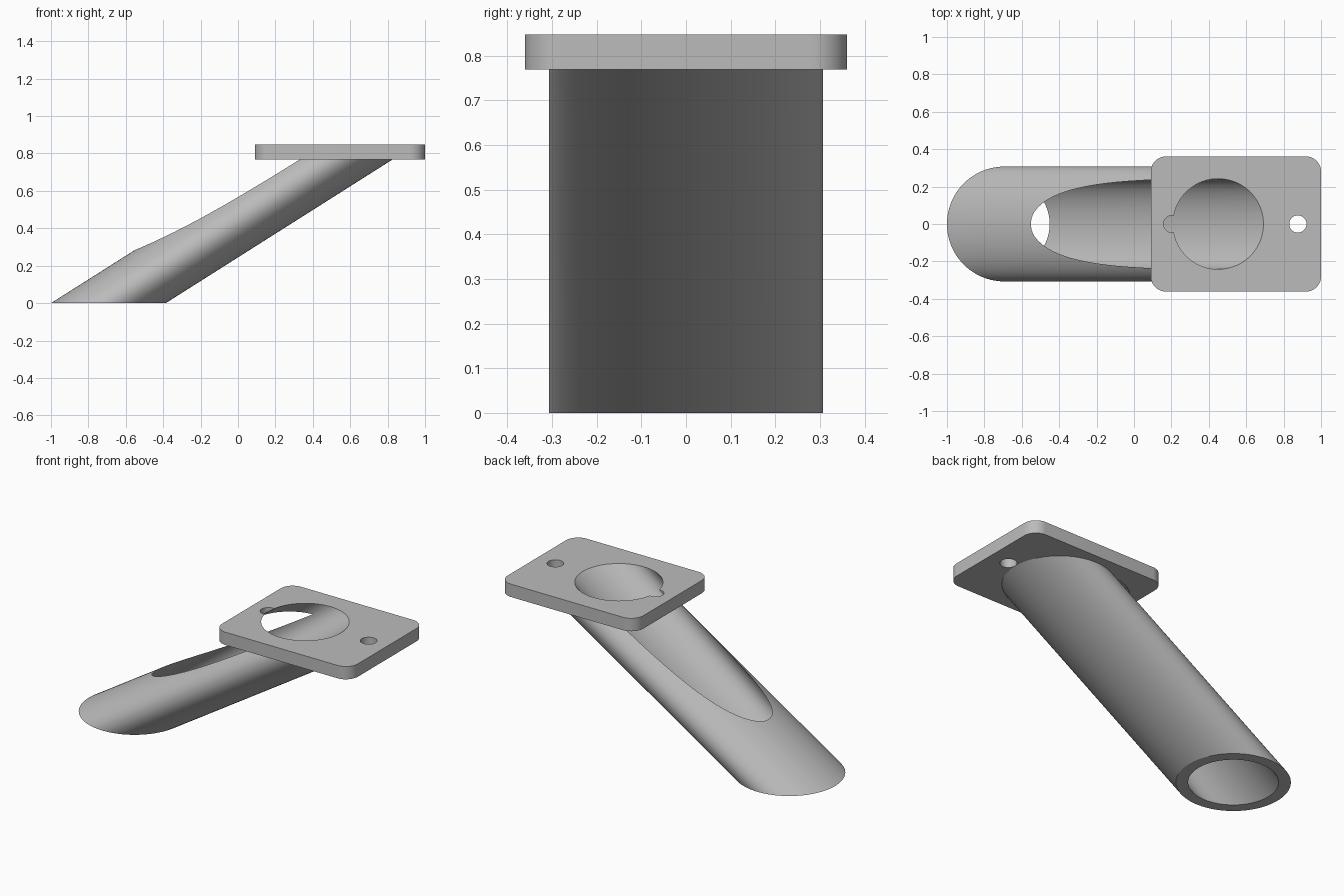
import bpy, bmesh
from math import cos, sin, pi

cube = bpy.data.objects.get("Cube")
if cube:
    bpy.data.objects.remove(cube, do_unlink=True)

grey = bpy.data.materials.new("light_grey")
grey.use_nodes = True
colour = (0.5, 0.5, 0.5, 1)
grey.diffuse_color = colour
grey.node_tree.nodes["Principled BSDF"].inputs["Base Color"].default_value = colour

PLATE_LOW, PLATE_TOP = 0.769, 0.847
FOOT_X = -0.693


def circle(r, sides, cx=0.0):
    return [(cx + r * cos(2 * pi * i / sides), r * sin(2 * pi * i / sides))
            for i in range(sides)]


def prism(name, outline, z0, z1, lean=0.0):
    """Extrude a flat outline from z0 to z1; it slides along x by lean per unit of z."""
    bm = bmesh.new()
    low, high = [[bm.verts.new((x + lean * z, y, z)) for x, y in outline] for z in (z0, z1)]
    bm.faces.new(low[::-1])
    bm.faces.new(high)
    n = len(outline)
    for i in range(n):
        j = (i + 1) % n
        bm.faces.new((low[i], low[j], high[j], high[i]))
    mesh = bpy.data.meshes.new(name)
    bm.to_mesh(mesh)
    bm.free()
    mesh.materials.append(grey)
    obj = bpy.data.objects.new(name, mesh)
    bpy.context.collection.objects.link(obj)
    return obj


def rounded_rect(x0, x1, half_y, r, steps=10):
    pts = []
    corners = [(x1 - r, half_y - r), (x0 + r, half_y - r),
               (x0 + r, r - half_y), (x1 - r, r - half_y)]
    for k, (cx, cy) in enumerate(corners):
        for s in range(steps + 1):
            a = (k + s / steps) * pi / 2
            pts.append((cx + r * cos(a), cy + r * sin(a)))
    return pts


def combine(target, other, operation):
    other.hide_render = True
    mod = target.modifiers.new(operation, "BOOLEAN")
    mod.operation, mod.object, mod.solver = operation, other, "EXACT"
    bpy.context.view_layer.objects.active = target
    bpy.ops.object.modifier_apply(modifier=mod.name)
    bpy.data.objects.remove(other, do_unlink=True)


# Leaning tube joined to the mounting plate
holder = prism("tube_with_mounting_plate", circle(0.307, 96, FOOT_X), 0, 0.81, lean=1.579)
plate = prism("plate", rounded_rect(0.09, 1.0, 0.361, 0.08), PLATE_LOW, PLATE_TOP)
combine(holder, plate, "UNION")

# Steeper bore that breaks out through the upper side of the tube
bore = prism("bore_cutter", circle(0.242, 96, FOOT_X), -0.1, 0.95, lean=1.35)
combine(holder, bore, "DIFFERENCE")

# Screw holes at both ends of the plate
for x in (0.204, 0.876):
    screw = prism("screw_cutter", circle(0.046, 32, x), PLATE_LOW - 0.01, 0.95)
    combine(holder, screw, "DIFFERENCE")

bpy.ops.object.select_all(action="DESELECT")
holder.select_set(True)
bpy.context.view_layer.objects.active = holder
bpy.ops.object.shade_smooth_by_angle(angle=pi / 6)
